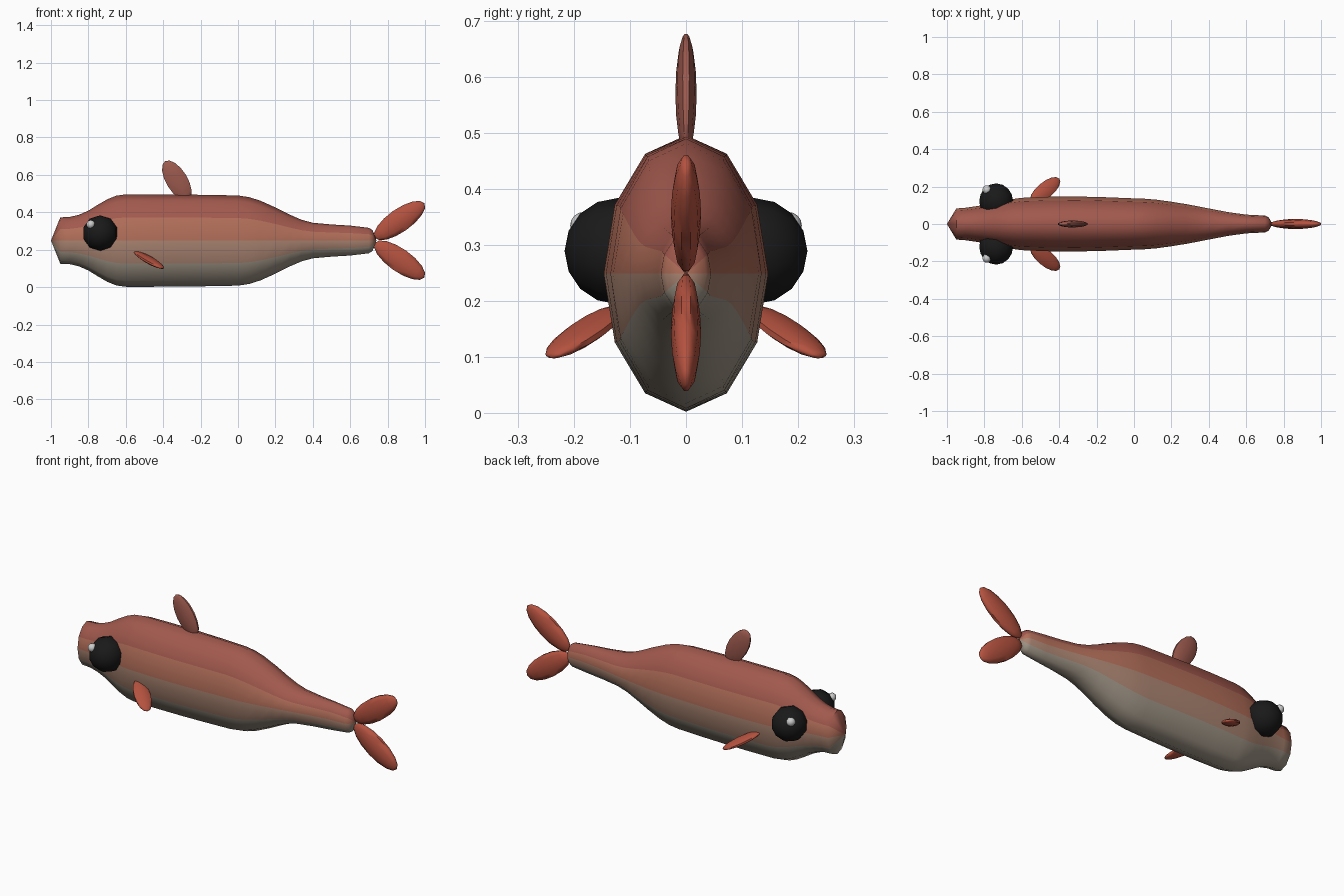
import bpy, bmesh, math
from mathutils import Vector, Matrix

if "Cube" in bpy.data.objects:
    bpy.data.objects.remove(bpy.data.objects["Cube"])


def material(name, rgb):
    m = bpy.data.materials.new(name)
    m.diffuse_color = (*rgb, 1)
    m.use_nodes = True
    m.node_tree.nodes["Principled BSDF"].inputs["Base Color"].default_value = m.diffuse_color
    return m


back = material("back_red", (0.36, 0.10, 0.075))
flank = material("flank_orange", (0.44, 0.155, 0.10))
lower = material("lower_flank", (0.40, 0.23, 0.165))
belly = material("belly_grey", (0.35, 0.30, 0.24))
fin_red = material("fin_red", (0.46, 0.085, 0.05))
fin_dull = material("dorsal_red", (0.33, 0.10, 0.075))
black = material("eye_black", (0.01, 0.01, 0.01))
white = material("eye_shine", (0.85, 0.85, 0.85))


def finish(bm, name, mats, angle=60):
    bmesh.ops.recalc_face_normals(bm, faces=bm.faces)
    me = bpy.data.meshes.new(name)
    bm.to_mesh(me)
    bm.free()
    for m in mats:
        me.materials.append(m)
    ob = bpy.data.objects.new(name, me)
    bpy.context.collection.objects.link(ob)
    bpy.ops.object.select_all(action='DESELECT')
    ob.select_set(True)
    bpy.context.view_layer.objects.active = ob
    bpy.ops.object.shade_smooth_by_angle(angle=math.radians(angle))
    return ob


def ellipsoid(name, centre, long_axis, wide_axis, size, mat, seg=10, rings=8):
    # size = half length, half width, half thickness
    l = Vector(long_axis).normalized()
    w = Vector(wide_axis)
    w = (w - l * w.dot(l)).normalized()
    t = l.cross(w)
    axes = Matrix((w * size[1], t * size[2], l * size[0])).transposed().to_4x4()
    bm = bmesh.new()
    bmesh.ops.create_uvsphere(bm, u_segments=seg, v_segments=rings, radius=1,
                              matrix=Matrix.Translation(centre) @ axes)
    return finish(bm, name, [mat])


# Body: (x, half height, half width) of twelve-sided elliptical rings
profile = [(-0.95, .124, .083), (-0.90, .126, .087), (-0.85, .138, .094),
           (-0.80, .160, .102), (-0.75, .191, .112), (-0.70, .220, .123),
           (-0.65, .240, .133), (-0.60, .247, .140), (-0.45, .247, .146),
           (-0.30, .246, .147), (-0.15, .244, .143), (0.00, .241, .137),
           (0.06, .232, .135), (0.12, .213, .130), (0.20, .177, .119),
           (0.28, .137, .106), (0.34, .111, .095), (0.40, .095, .083),
           (0.50, .086, .064), (0.60, .080, .050), (0.70, .068, .045),
           (0.72, .055, .036)]
SIDES, CZ = 12, 0.249
bm = bmesh.new()
rings = []
for x, h, w in profile:
    rings.append([bm.verts.new((x, w * math.sin(math.tau * i / SIDES),
                                CZ + h * math.cos(math.tau * i / SIDES)))
                  for i in range(SIDES)])
nose = bm.verts.new((-1, 0, CZ))
tail_tip = bm.verts.new((0.74, 0, CZ))
band = [0, 0, 1, 2, 3, 3, 3, 3, 2, 1, 0, 0]   # colour by strip, back to belly
for i in range(SIDES):
    j = (i + 1) % SIDES
    strip = [bm.faces.new((a[i], a[j], b[j], b[i])) for a, b in zip(rings, rings[1:])]
    strip.append(bm.faces.new((nose, rings[0][i], rings[0][j])))
    strip.append(bm.faces.new((tail_tip, rings[-1][i], rings[-1][j])))
    for f in strip:
        f.material_index = band[i]
finish(bm, "body", [back, flank, lower, belly])

# Dorsal fin
ellipsoid("dorsal_fin", (-0.327, 0, 0.570), (-0.52, 0, 0.86), (0.86, 0, 0.52),
          (0.121, 0.060, 0.019), fin_dull)

# Tail fin lobes, mirrored up and down
for name, s in (("upper_tail_fin", 1), ("lower_tail_fin", -1)):
    ellipsoid(name, (0.864, 0, 0.25 + s * 0.106), (0.82, 0, s * 0.574),
              (-0.574 * s, 0, 0.82), (0.162, 0.065, 0.027), fin_red)

# Eyes, shines and pectoral fins, mirrored left and right
for side, s in (("right", 1), ("left", -1)):
    ellipsoid(side + "_eye", (-0.737, s * 0.122, 0.289), (0, 1, 0), (1, 0, 0),
              (0.095, 0.095, 0.095), black)
    ellipsoid(side + "_eye_shine", (-0.787, s * 0.183, 0.335), (0, 1, 0), (1, 0, 0),
              (0.024, 0.024, 0.024), white)
    ellipsoid(side + "_pectoral_fin", (-0.475, s * 0.180, 0.145),
              (0.70, s * 0.58, -0.42), (-0.64, s * 0.77, 0),
              (0.108, 0.045, 0.017), fin_red)
